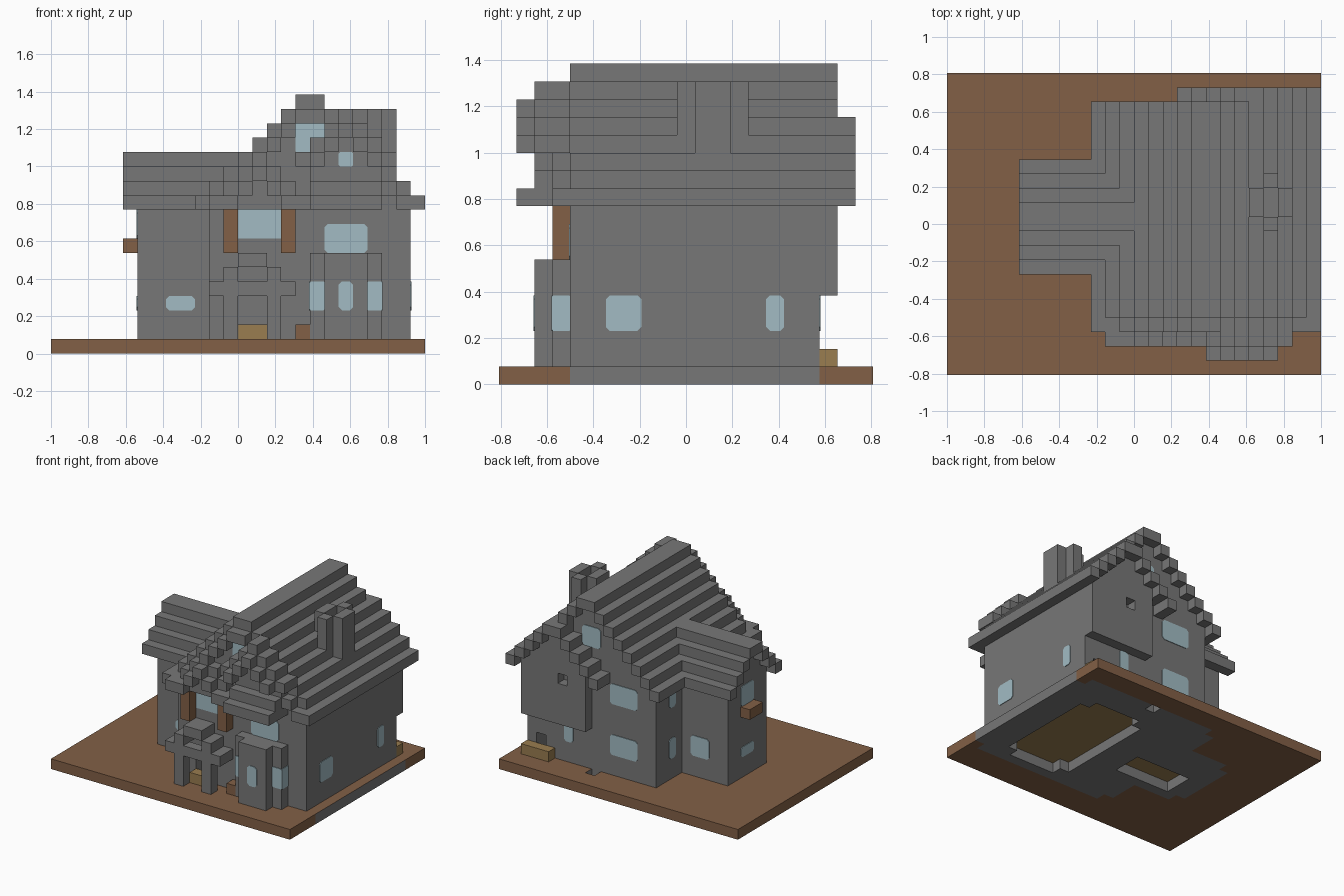
import bpy
from mathutils import Vector

cube = bpy.data.objects.get("Cube")
if cube:
    bpy.data.objects.remove(cube)

U = 1 / 13                      # size of one building block
NX, NY = 26, 21                 # plot size in blocks


def material(name, rgb):
    m = bpy.data.materials.new(name)
    m.use_nodes = True
    m.diffuse_color = (*rgb, 1)
    m.node_tree.nodes["Principled BSDF"].inputs["Base Color"].default_value = (*rgb, 1)
    return m


STONE = material("stone grey", (0.185, 0.185, 0.185))
EARTH = material("earth brown", (0.225, 0.117, 0.061))
WOOD = material("ochre wood", (0.32, 0.205, 0.08))
GLASS = material("pale blue glass", (0.36, 0.5, 0.55))


def place(p):
    return Vector(((p[0] - NX / 2) * U, (p[1] - NY / 2) * U, p[2] * U))


def box(x0, x1, y0, y1, z0, z1):
    return {(x, y, z) for x in range(x0, x1) for y in range(y0, y1) for z in range(z0, z1)}


def stairs(left, right, low, y0, y1, drop=0):
    """Stepped gable roof running along y, one block thick."""
    out = set()
    for x in range(left, right):
        z = low + min(x - left, right - 1 - x) - drop
        out |= box(x, x + 1, y0, y1, max(z, low), max(z, low) + 1)
    return out


def fill_under(roof, x0, x1, y0, y1, low):
    """Wall blocks from a floor level up to the underside of a roof."""
    out = set()
    for x, y, z in roof:
        if x0 <= x < x1 and y0 <= y < y1:
            out |= box(x, x + 1, y, y + 1, low, z)
    return out


# Roofs
main_roof = stairs(10, 26, 10, 4, 19) | stairs(10, 26, 10, 3, 4, 1)
back_roof = stairs(16, 26, 10, 18, 20)
wing_roof = set()
for y in range(7, 15):
    z = 10 + min(y - 7, 14 - y)
    wing_roof |= box(5, 11 + z - 10, y, y + 1, z, z + 1)
entry_roof = stairs(11, 18, 10, 3, 4) | stairs(11, 18, 10, 2, 3, 1)
bay_roof = stairs(17, 24, 13, 2, 4)
bay_roof |= {(x, 1, z - 1) for x, y, z in bay_roof if y == 2 and 18 <= x < 23}
bay_roof |= box(18, 23, 1, 4, 10, 11) | box(18, 23, 2, 4, 11, 12)

# Walls
main_walls = fill_under(main_roof, 11, 25, 4, 18, 1)
main_walls -= box(13, 15, 4, 6, 1, 4) | box(23, 24, 16, 18, 1, 3)
wing_walls = fill_under(wing_roof, 6, 16, 8, 14, 1) - main_walls
upper_back = fill_under(back_roof, 18, 25, 18, 19, 5) - {(20, 18, 9)}
bay_gable = fill_under(bay_roof, 18, 23, 3, 4, 10) - bay_roof
entry_gable = fill_under(entry_roof, 12, 17, 3, 4, 10)
bay = box(18, 23, 3, 4, 1, 7) | box(19, 22, 2, 3, 1, 7)

# Porch, chimney and trimmings
porch = stairs(11, 17, 4, 2, 4) | box(13, 15, 2, 3, 4, 5)
for x in (12, 15):
    porch |= box(x, x + 1, 2, 3, 1, 5)
chimney = (box(21, 24, 11, 13, 12, 17) | box(22, 23, 10, 14, 12, 17)) - box(22, 23, 11, 13, 14, 17)
shutters = box(12, 13, 3, 4, 7, 10) | box(16, 17, 3, 4, 7, 10)

# Ground slab, open below the rooms
cellar = box(16, 23, 4, 16, 0, 1) | box(7, 13, 8, 11, 0, 1)
for x in (16, 22):
    for y in (4, 15):
        cellar -= {(x, y, 0)}
ground = box(0, NX, 0, NY, 0, 1) - cellar - {(17, 18, 0)}
footing = box(10, 26, 3, 19, 0, 1) | box(5, 11, 7, 15, 0, 1)
footing -= {(25, 3, 0), (25, 18, 0), (10, 18, 0), (10, 3, 0), (5, 7, 0), (5, 14, 0)}

parts = [
    ("ground_slab", ground, EARTH),
    ("main_walls", main_walls, STONE),
    ("wing_walls", wing_walls, STONE),
    ("upper_back_room", upper_back, STONE),
    ("bay", bay, STONE),
    ("bay_gable_wall", bay_gable, STONE),
    ("entry_gable_wall", entry_gable, STONE),
    ("main_roof", main_roof, STONE),
    ("back_gable_roof", back_roof, STONE),
    ("wing_roof", wing_roof, STONE),
    ("entry_gable_roof", entry_roof, STONE),
    ("bay_gable_roof", bay_roof, STONE),
    ("porch", porch, STONE),
    ("chimney", chimney, STONE),
    ("shutters", shutters, EARTH),
    ("flower_box", box(5, 6, 10, 12, 7, 8), EARTH),
    ("planter", box(17, 18, 3, 4, 1, 2), EARTH),
    ("front_step", box(13, 15, 3, 4, 1, 2), WOOD),
    ("back_step", box(22, 25, 18, 19, 1, 2), WOOD),
]


def face_material(cell, axis, side, main):
    down = axis == 2 and side == 0
    if down and cell[2] == 1 and main == STONE:
        return WOOD                       # room floors seen from below
    if cell[2] == 0 and cell in footing:
        hidden_side = axis < 2
        if down or hidden_side:
            return STONE                  # footing below the house
    return main


def build(name, cells, main, solid):
    verts, faces, mats = {}, [], []
    palette = [main] + [m for m in (STONE, WOOD) if m != main]
    for c in sorted(cells):
        for axis in range(3):
            for side in (0, 1):
                n = list(c)
                n[axis] += 2 * side - 1
                if tuple(n) in solid:
                    continue
                u, v = (axis + 1) % 3, (axis + 2) % 3
                loop = []
                for a, b in ((0, 0), (1, 0), (1, 1), (0, 1)):
                    p = list(c)
                    p[axis] += side
                    p[u] += a
                    p[v] += b
                    loop.append(verts.setdefault(tuple(p), len(verts)))
                faces.append(loop if side else loop[::-1])
                mats.append(palette.index(face_material(c, axis, side, main)))
    mesh = bpy.data.meshes.new(name)
    mesh.from_pydata([place(p) for p in verts], [], faces)
    for m in palette:
        mesh.materials.append(m)
    mesh.polygons.foreach_set("material_index", mats)
    obj = bpy.data.objects.new(name, mesh)
    bpy.context.collection.objects.link(obj)


solid, taken = set().union(*(p[1] for p in parts)), set()
for name, cells, mat in parts:
    build(name, cells - taken, mat, solid)
    taken |= cells


def window(name, axis, at, out, a0, a1, z0, z1, cut=0.22):
    """Thin pane with clipped corners on a wall facing x (axis 0) or y (axis 1)."""
    ring = [(a0 + cut, z0), (a1 - cut, z0), (a1, z0 + cut), (a1, z1 - cut),
            (a1 - cut, z1), (a0 + cut, z1), (a0, z1 - cut), (a0, z0 + cut)]
    pts = []
    for depth in (-0.02, 0.06):
        d = at + out * depth
        pts += [place((d, a, z) if axis == 0 else (a, d, z)) for a, z in ring]
    n = len(ring)
    faces = [list(range(n))[::-1], list(range(n, 2 * n))]
    faces += [[i, (i + 1) % n, n + (i + 1) % n, n + i] for i in range(n)]
    if (axis == 0) != (out > 0):
        faces = [f[::-1] for f in faces]
    mesh = bpy.data.meshes.new(name)
    mesh.from_pydata(pts, [], faces)
    mesh.materials.append(GLASS)
    bpy.context.collection.objects.link(bpy.data.objects.new(name, mesh))


# Front windows
window("wing_front_window", 1, 8, -1, 8, 10, 3, 4)
window("entry_upper_window", 1, 4, -1, 13, 16, 8, 10, 0.02)
window("bay_upper_window", 1, 4, -1, 19, 22, 7, 9)
window("bay_middle_window", 1, 2, -1, 20, 21, 3, 5)
window("bay_gable_window", 1, 3, -1, 20, 21, 13, 14, 0.1)
window("front_gable_window", 1, 4, -1, 17, 19, 14, 16, 0.05)
for x, side, out in ((18, "right", -1), (22, "left", 1)):
    window("bay_front_window_" + side, 1, 3, -1, x, x + 1, 3, 5, 0.05)
    window("bay_side_window_" + side, 0, 18 if out < 0 else 23, out, 3, 4, 3, 5, 0.05)
# Side windows
window("left_wide_window", 0, 25, 1, 6, 8, 3, 5)
window("left_narrow_window", 0, 25, 1, 15, 16, 3, 5)
window("wing_lower_window", 0, 6, -1, 10, 12, 3, 4)
window("wing_upper_window", 0, 6, -1, 10, 12, 8, 10)
# Back windows
window("wing_back_window", 1, 14, 1, 8, 10, 3, 5)
window("back_narrow_window", 1, 18, 1, 20, 21, 3, 5)
window("back_gable_window", 1, 18, 1, 17, 19, 13, 15)
for floor, z in (("lower", 3), ("upper", 8)):
    window("right_narrow_window_" + floor, 0, 11, -1, 15, 16, z, z + 2)
    window("back_wide_window_" + floor, 1, 18, 1, 13, 16, z, z + 2)
